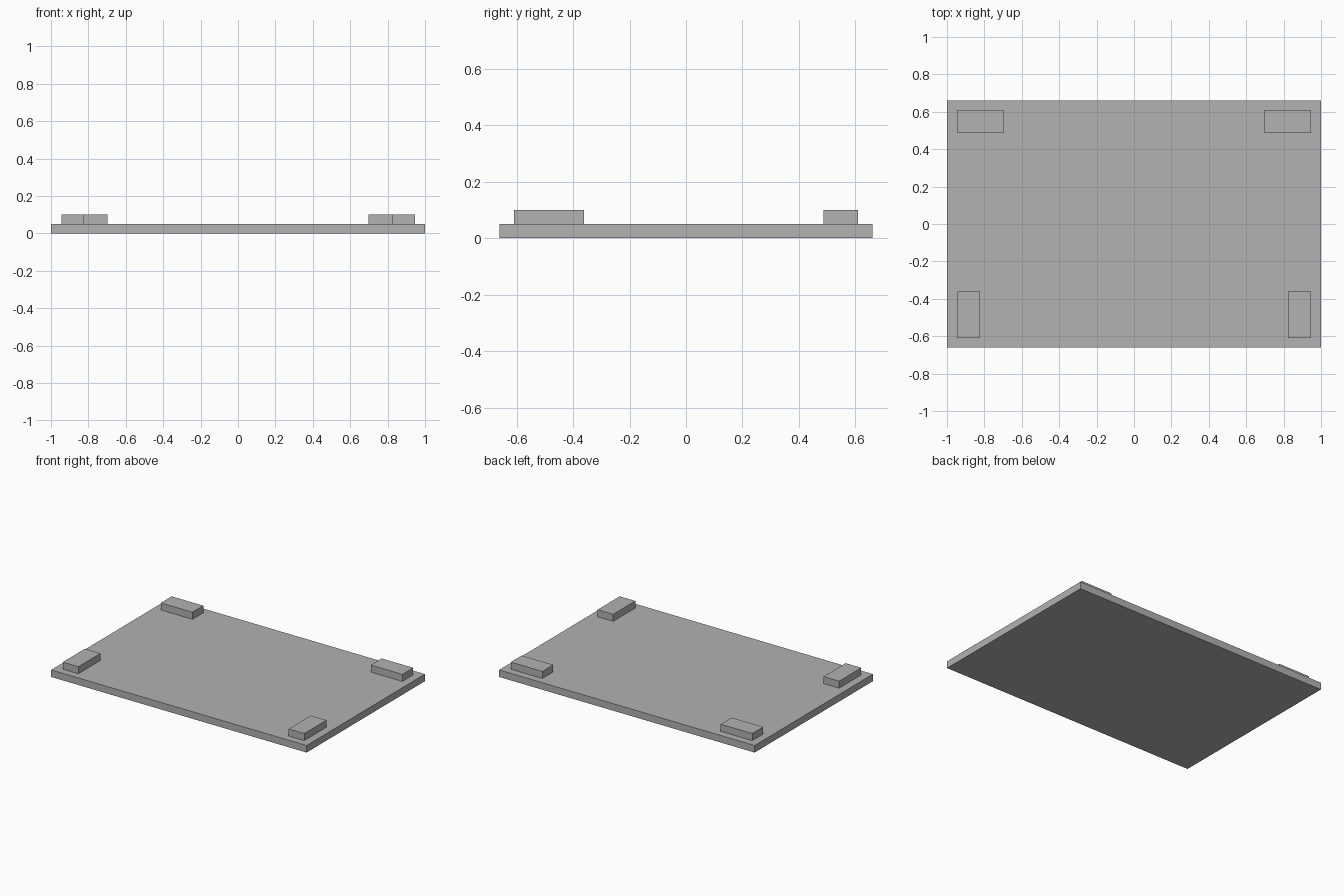
import bpy

cube = bpy.data.objects.get("Cube")
if cube:
    bpy.data.objects.remove(cube, do_unlink=True)

GREY = (0.445, 0.445, 0.445, 1)
grey = bpy.data.materials.new("plain grey")
grey.use_nodes = True
grey.diffuse_color = GREY
grey.node_tree.nodes["Principled BSDF"].inputs["Base Color"].default_value = GREY


def box(name, center, size):
    """Flat-faced block with its dimensions applied to the mesh."""
    bpy.ops.mesh.primitive_cube_add(size=1, location=center)
    obj = bpy.context.object
    obj.name = name
    obj.scale = size
    bpy.ops.object.transform_apply(location=False, rotation=False, scale=True)
    obj.data.materials.append(grey)
    return obj


THICK = 0.05              # plate and pads share one thickness
LONG, SHORT = 0.247, 0.122
EDGE_X, EDGE_Y = 0.945, 0.609   # outer limits of the pads

# Base plate
box("base_plate", (0, 0, THICK / 2), (2, 1.322, THICK))

# Corner pads: front pair runs front to back, back pair runs sideways
for side, sx in (("left", 1), ("right", -1)):
    for end, sy, w, d in (("front", -1, SHORT, LONG), ("back", 1, LONG, SHORT)):
        center = (sx * (EDGE_X - w / 2), sy * (EDGE_Y - d / 2), THICK * 1.5)
        box(f"{end}_{side}_pad", center, (w, d, THICK))
